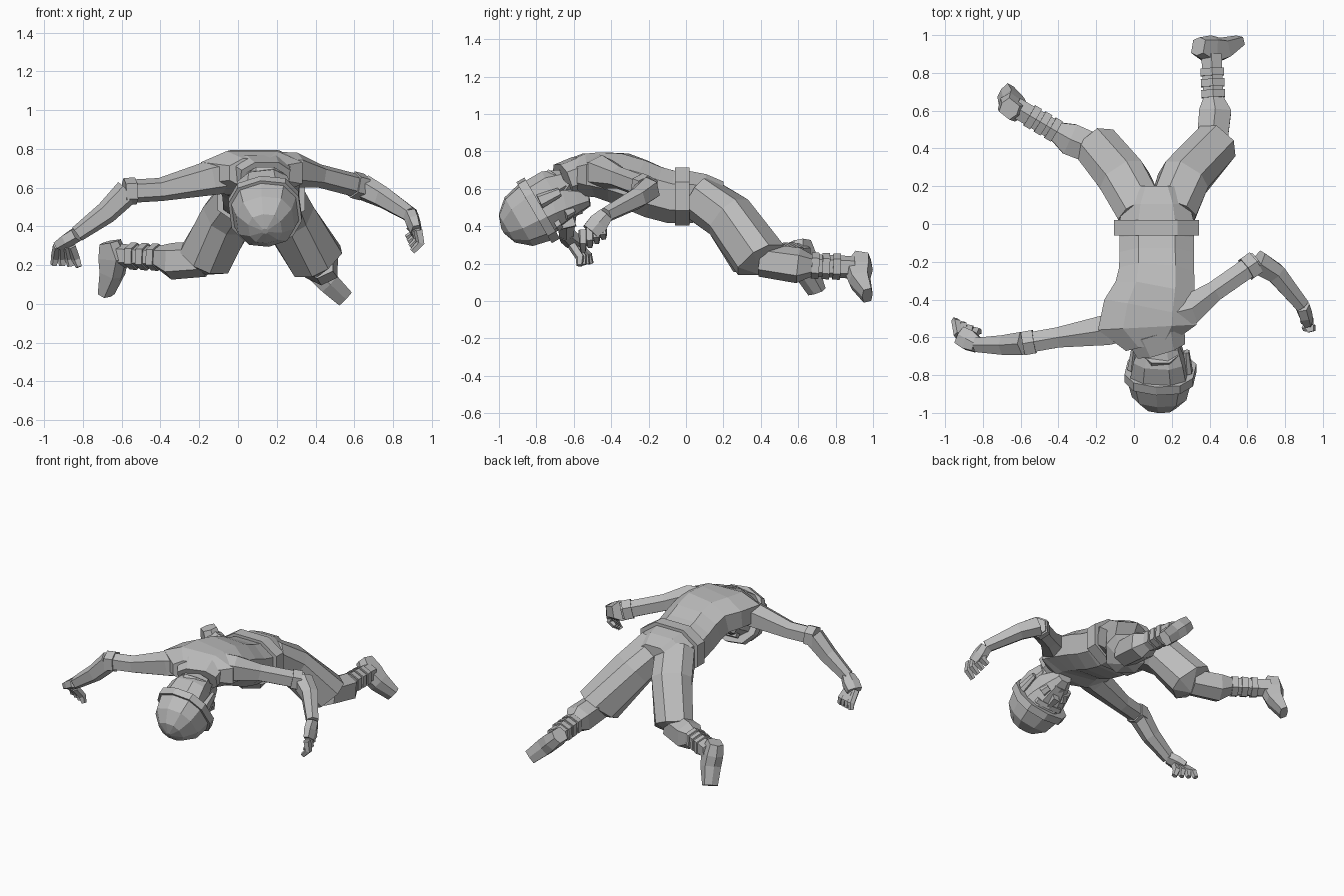
import bpy, bmesh, math
from mathutils import Vector, Matrix

if "Cube" in bpy.data.objects:
    bpy.data.objects.remove(bpy.data.objects["Cube"], do_unlink=True)

grey = bpy.data.materials.new("plain_grey")
grey.use_nodes = True
grey.diffuse_color = (.5, .5, .5, 1)
grey.node_tree.nodes["Principled BSDF"].inputs["Base Color"].default_value = grey.diffuse_color

UP = Vector((0, 0, 1))
AHEAD = Vector((0, 1, 0))


def loft(name, centres, widths, depths, up=UP, sides=8, square=.8, matrix=None):
    """Faceted tube through the centres, with half widths and half depths."""
    mesh_builder = bmesh.new()
    centres = [Vector(centre) for centre in centres]
    last = len(centres) - 1
    rings = []
    for index, centre in enumerate(centres):
        tangent = centres[min(index + 1, last)] - centres[max(index - 1, 0)]
        across = tangent.cross(up).normalized()
        over = across.cross(tangent).normalized()
        ring = []
        for corner in range(sides):
            angle = math.tau * (corner + .5) / sides
            cosine, sine = math.cos(angle), math.sin(angle)
            cosine = math.copysign(abs(cosine) ** square, cosine)
            sine = math.copysign(abs(sine) ** square, sine)
            offset = across * cosine * widths[index] + over * sine * depths[index]
            ring.append(mesh_builder.verts.new(centre + offset))
        rings.append(ring)
    for lower, upper in zip(rings, rings[1:]):
        for corner in range(sides):
            following = (corner + 1) % sides
            mesh_builder.faces.new((lower[corner], lower[following], upper[following], upper[corner]))
    mesh_builder.faces.new(rings[0])
    mesh_builder.faces.new(rings[-1])
    bmesh.ops.recalc_face_normals(mesh_builder, faces=mesh_builder.faces)
    mesh = bpy.data.meshes.new(name)
    mesh_builder.to_mesh(mesh)
    mesh_builder.free()
    mesh.materials.append(grey)
    part = bpy.data.objects.new(name, mesh)
    if matrix:
        part.matrix_world = matrix
    bpy.context.collection.objects.link(part)


def tube(name, centres, radii, **options):
    loft(name, centres, radii, radii, **options)


def ring_band(name, start, end, place, length, radius, sides=6):
    """Short sleeve around the line from start to end."""
    start, end = Vector(start), Vector(end)
    begin = start.lerp(end, place)
    tube(name, (begin, begin + (end - start).normalized() * length), (radius, radius), sides=sides)


# Torso: arched back that widens at the shoulders
hip_end, neck_end, steps = .2, -.64, 9
spine, torso_widths, torso_depths = [], [], []
for step in range(steps + 1):
    y = hip_end + (neck_end - hip_end) * step / steps
    shoulder = math.exp(-((y + .53) / .14) ** 2)
    rise = min(1, max(0, -y - .05) / .4)
    taper = min(1, .6 + 3 * (hip_end - y), .6 + 6 * (y - neck_end))
    spine.append((.12 - .05 * shoulder, y, .555 + .12 * rise * rise * (3 - 2 * rise)))
    torso_widths.append((.21 + .07 * shoulder) * taper)
    torso_depths.append((.15 - .03 * shoulder) * taper)
loft("torso", spine, torso_widths, torso_depths)

# Belt, collar and neck
loft("belt", [(.12, .02, .56), (.12, -.06, .56)], (.24, .24), (.165, .165))
collar_top = (.14, -.66, .65)
loft("collar", [(.11, -.56, .69), collar_top], (.17, .14), (.09, .09))
tube("neck", [collar_top, (.14, -.74, .54)], (.1, .1))

# Joints of the limbs
hips = {"left": (.2, .06, .56), "right": (.04, .06, .56)}
thighs = {"left": (.26, .23, .45), "right": (-.05, .23, .45)}
knees = {"left": (.41, .4, .22), "right": (-.17, .38, .23)}
calves = {"left": (.43, .6, .19), "right": (-.34, .45, .22)}
boot_tops = {"left": (.42, .67, .19), "right": (-.41, .49, .24)}
ankles = {"left": (.41, .9, .18), "right": (-.63, .62, .25)}
heels = {"left": (.34, .94, .23), "right": (-.66, .61, .32)}
toes = {"left": (.55, .97, .03), "right": (-.68, .7, .05)}
soles = {"left": AHEAD, "right": Vector((-.8, .6, 0))}

shoulders = {"left": (.3, -.45, .69), "right": (-.14, -.56, .65)}
upper_arms = {"left": (.42, -.36, .66), "right": (-.4, -.6, .59)}
elbows = {"left": (.65, -.2, .6), "right": (-.57, -.63, .58)}
forearms = {"left": (.75, -.26, .55), "right": (-.68, -.64, .47)}
wrists = {"left": (.89, -.43, .46), "right": (-.83, -.64, .36)}
knuckles = {"left": (.92, -.51, .37), "right": (-.92, -.59, .3)}

for side in ("left", "right"):
    hip, knee, ankle = hips[side], knees[side], ankles[side]
    # Wide trouser leg, then the wrapped boot and the foot
    hem = Vector(knee) - UP * .08
    loft(side + "_trouser", [hip, thighs[side], knee, hem],
         (.135, .14, .13, .12), (.12, .13, .145, .13), sides=8)
    tube(side + "_shin", [knee, calves[side], boot_tops[side], ankle], (.09, .095, .06, .06), sides=6)
    for number in range(3):
        ring_band(f"{side}_strap_{number}", boot_tops[side], ankle, number / 4, .04, .07)
    heel, toe, instep = Vector(heels[side]), Vector(toes[side]), soles[side] * -.03
    loft(side + "_foot", [heel, heel.lerp(toe, .3) + instep, heel.lerp(toe, .6) + instep, toe],
         (.05, .06, .06, .05), (.05, .08, .06, .03), up=soles[side], sides=6, square=.5)

    # Sleeve, cuff, gauntlet and palm
    elbow, wrist, knuckle = elbows[side], wrists[side], knuckles[side]
    chest = (.09, -.5, .69)
    tube(side + "_sleeve", [chest, shoulders[side], upper_arms[side], elbow],
         (.1, .09, .06, .06), sides=6)
    ring_band(side + "_cuff", upper_arms[side], elbow, .75, .06, .07)
    tube(side + "_gauntlet", [elbow, forearms[side], wrist], (.068, .058, .042), sides=6)
    palm_up = UP if side == "right" else UP.cross(AHEAD)
    loft(side + "_palm", [wrist, Vector(wrist).lerp(Vector(knuckle), .5), knuckle],
         (.045, .06, .055), (.04, .038, .03), up=palm_up, sides=6)

# Fingers: fanned between the first and last of each hand, bent in the middle
hands = {
    "left": ((.89, -.45, .4), (.93, -.55, .38), (.87, -.44, .34), (.9, -.55, .27), (.03, 0, 0)),
    "right": ((-.86, -.61, .3), (-.93, -.59, .3), (-.82, -.57, .19), (-.95, -.51, .2), (0, .02, 0))}
for side, corners in hands.items():
    first_root, last_root, first_tip, last_tip, bend = map(Vector, corners)
    for number in range(4):
        root = first_root.lerp(last_root, number / 3)
        tip = first_tip.lerp(last_tip, number / 3)
        tube(f"{side}_finger_{number}", [root, root.lerp(tip, .6) + bend, tip],
             (.025, .024, .017), up=AHEAD, sides=5)

# Head frame: local z runs to the crown, local y to the back of the head
crown = Vector((0, -.86, -.5)).normalized()
back = Vector((-.12, -.5, .86))
back = (back - crown * back.dot(crown)).normalized()
head_frame = Matrix((back.cross(crown), back, crown)).transposed().to_4x4()
head_frame.translation = (.14, -.73, .52)


def head_part(name, centres, widths, depths, **options):
    loft(name, centres, widths, depths, up=AHEAD, matrix=head_frame, **options)


# Skull widens from chin to temples, with hair covering the nape
skull_steps = [step / 5 for step in range(6)]
growth = [math.sin(step * math.pi / 2) for step in skull_steps]
head_part("skull", [(0, -.08 * (1 - grown), -.2 + .3 * step) for step, grown in zip(skull_steps, growth)],
          [.05 + .1 * grown for grown in growth], [.045 + .11 * grown for grown in growth])
head_part("hair", [(0, .06, -.13), (0, .07, -.05), (0, .06, .06)], (.11, .14, .16), (.07, .1, .11))

# Cap: a raised band below a pointed dome
head_part("cap_band", [UP * .045, UP * .095], (.19, .19), (.19, .19), sides=10)
dome_angles = [math.radians(degrees) for degrees in (0, 30, 60, 85)]
dome_radii = [.175 * math.cos(angle) for angle in dome_angles]
head_part("cap_dome", [UP * (.09 + .2 * math.sin(angle)) for angle in dome_angles],
          dome_radii, dome_radii, sides=10)

# Face
head_part("nose", [(0, -.15, -.07), (0, -.13, .03)], (.03, .015), (.035, .02), sides=4)
head_part("mouth", [(0, -.11, -.13), (0, -.11, -.1)], (.045, .035), (.025, .02), sides=6)
head_part("brow", [(0, -.12, 0), (0, -.12, .03)], (.1, .105), (.03, .035), sides=6)
for sign, side in ((1, "left"), (-1, "right")):
    head_part(side + "_ear", [(sign * .14, .01, -.08), (sign * .15, .02, .04)],
              (.015, .025), (.025, .04), sides=6)
    head_part(side + "_cheek", [(sign * .055, -.1, -.09), (sign * .075, -.1, -.04)],
              (.03, .035), (.025, .03), sides=6)
